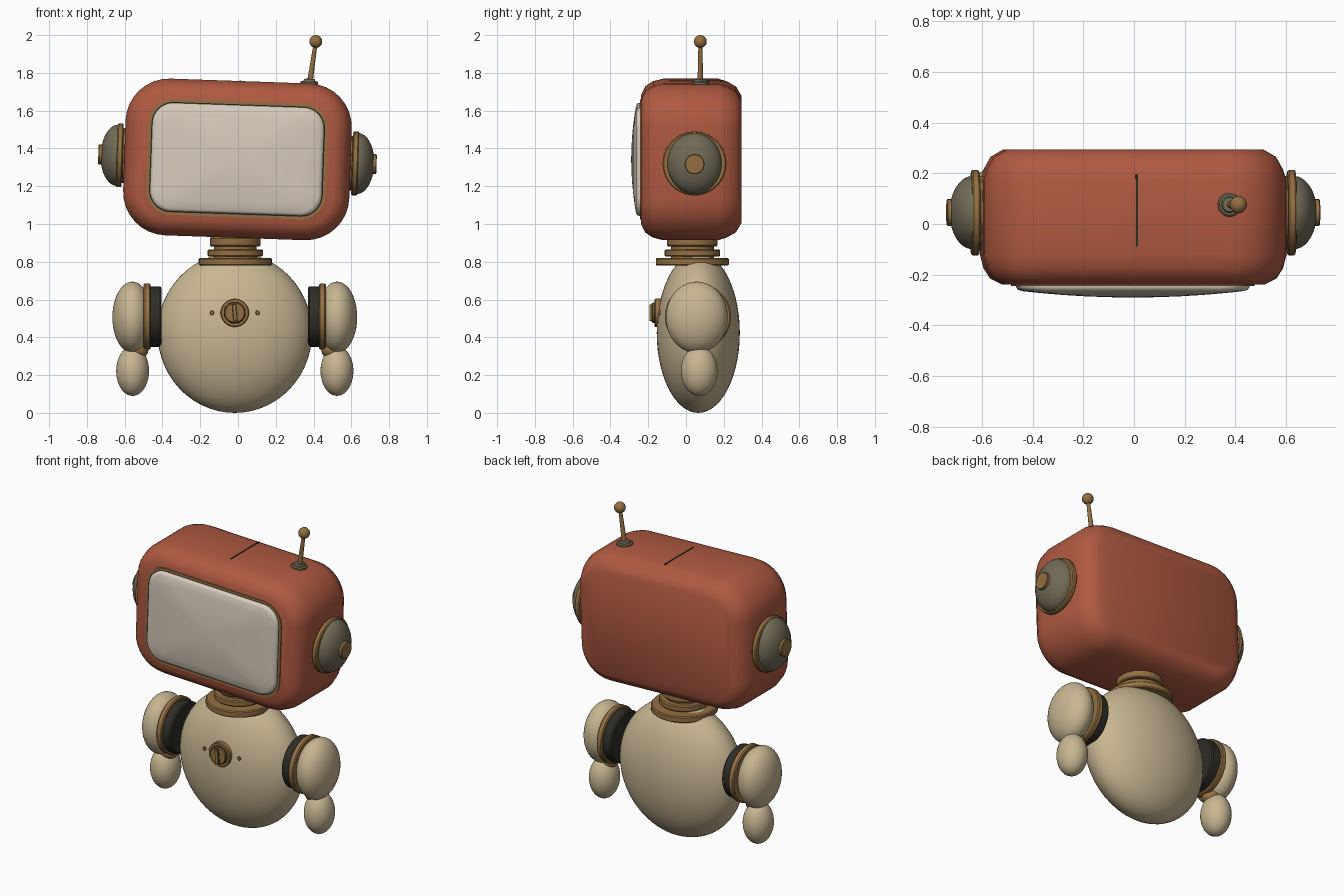
import bpy, bmesh, math
from mathutils import Matrix, Vector

if "Cube" in bpy.data.objects:
    bpy.data.objects.remove(bpy.data.objects["Cube"])


def material(name, r, g, b):
    """Flat material from 0-255 display values."""
    m = bpy.data.materials.new(name)
    lin = [((c / 255 + 0.055) / 1.055) ** 2.4 for c in (r, g, b)]
    m.diffuse_color = (*lin, 1)
    m.use_nodes = True
    m.node_tree.nodes["Principled BSDF"].inputs["Base Color"].default_value = m.diffuse_color
    return m


RED = material("brick red", 176, 90, 65)
WHITE = material("warm white", 216, 204, 188)
CREAM = material("cream", 200, 182, 146)
BRASS = material("brass", 148, 112, 66)
OLIVE = material("olive grey", 112, 106, 86)
DARK = material("charcoal", 46, 45, 38)

I = Matrix.Identity(4)
HEAD = Matrix.Translation((-0.003, 0, 1.342)) @ Matrix.Rotation(math.radians(2), 4, 'Y')
BODY_X = -0.017


def place(x, y, z):
    return Matrix.Translation((x, y, z))


def finish(name, bm, mat, matrix=I, angle=40):
    bmesh.ops.transform(bm, matrix=matrix, verts=bm.verts)
    bmesh.ops.recalc_face_normals(bm, faces=bm.faces)
    me = bpy.data.meshes.new(name)
    bm.to_mesh(me)
    bm.free()
    me.materials.append(mat)
    ob = bpy.data.objects.new(name, me)
    bpy.context.collection.objects.link(ob)
    bpy.ops.object.select_all(action='DESELECT')
    ob.select_set(True)
    bpy.context.view_layer.objects.active = ob
    bpy.ops.object.shade_smooth_by_angle(angle=math.radians(angle))
    return ob


def loft(name, rings, mat, matrix=I, angle=40, closed=False):
    """Skin rings of points; cap both ends, or join last to first if closed."""
    bm = bmesh.new()
    vs = [[bm.verts.new(p) for p in ring] for ring in rings]
    n = len(vs[0])
    pairs = list(zip(vs, vs[1:])) + ([(vs[-1], vs[0])] if closed else [])
    for a, b in pairs:
        for i in range(n):
            j = (i + 1) % n
            bm.faces.new((a[i], a[j], b[j], b[i]))
    if not closed:
        bm.faces.new(vs[0])
        bm.faces.new(vs[-1])
    return finish(name, bm, mat, matrix, angle)


def rounded_rect(w, h, r, y, seg=8):
    pts = []
    for k, (sx, sz) in enumerate(((1, 1), (-1, 1), (-1, -1), (1, -1))):
        for i in range(seg + 1):
            a = math.pi / 2 * (k + i / seg)
            pts.append((sx * (w / 2 - r) + r * math.cos(a), y,
                        sz * (h / 2 - r) + r * math.sin(a)))
    return pts


def lathe(name, profile, mat, matrix=I, n=40, angle=40):
    """Turn (radius, height) pairs about local z."""
    rings = [[(r * math.cos(2 * math.pi * i / n), r * math.sin(2 * math.pi * i / n), h)
              for i in range(n)] for r, h in profile]
    return loft(name, rings, mat, matrix, angle)


def disc(name, r, h0, h1, mat, matrix=I, bevel=0.006, n=40):
    return lathe(name, [(r - bevel, h0), (r, h0 + bevel), (r, h1 - bevel),
                        (r - bevel, h1)], mat, matrix, n)


def ellipsoid(name, loc, radii, mat, seg=40):
    bm = bmesh.new()
    bmesh.ops.create_uvsphere(bm, u_segments=seg, v_segments=seg // 2, radius=1)
    return finish(name, bm, mat, place(*loc) @ Matrix.Diagonal((*radii, 1)), 60)


def box(name, size, mat, matrix):
    bm = bmesh.new()
    bmesh.ops.create_cube(bm, size=1)
    return finish(name, bm, mat, matrix @ Matrix.Diagonal((*size, 1)))


# Head shell: rounded rectangle lofted front to back with softened rims
W, H, R = 1.198, 0.83, 0.23
shell = [(0.085, -0.238), (0.04, -0.215), (0.014, -0.175), (0, -0.12),
         (0, 0.17), (0.014, 0.215), (0.042, 0.265), (0.09, 0.293)]
loft("head_shell", [rounded_rect(W - 2 * d, H - 2 * d, R - d, y) for d, y in shell],
     RED, HEAD, 60)

# Screen with its brass frame and dark gap
SCREEN = HEAD @ place(-0.002, 0, 0)


def frame(name, w, h, r, t, y, mat):
    outer, inner = (w, h, r), (w - 2 * t, h - 2 * t, r - t)
    loft(name, [rounded_rect(*outer, -0.22), rounded_rect(*outer, y),
                rounded_rect(*inner, y), rounded_rect(*inner, -0.22)],
         mat, SCREEN, 40, True)


frame("screen_frame", 0.948, 0.612, 0.13, 0.014, -0.244, BRASS)
frame("screen_gap", 0.922, 0.586, 0.117, 0.010, -0.241, DARK)
bulge = [(1, -0.225), (1, -0.248), (0.985, -0.259)]
bulge += [(s, -0.29 + 0.028 * s * s) for s in (0.95, 0.8, 0.6, 0.4, 0.2, 0.05)]
loft("screen", [rounded_rect(0.91 * s, 0.574 * s, 0.11 * s, y) for s, y in bulge],
     WHITE, SCREEN, 60)

# Seam on top of the head
box("top_seam", (0.009, 0.285, 0.006), DARK, HEAD @ place(0, 0.053, 0.4145))

# Ears
for side, s in (("left", -1), ("right", 1)):
    ear = HEAD @ place(0, 0.045, 0) @ Matrix.Rotation(s * math.pi / 2, 4, 'Y')
    disc(side + "_ear_base", 0.145, 0.57, 0.612, BRASS, ear)
    disc(side + "_ear_ring", 0.169, 0.608, 0.64, BRASS, ear)
    dome = [(0.162 * math.cos(a), 0.635 + 0.09 * math.sin(a))
            for a in [math.radians(9 * i) for i in range(10)]]
    lathe(side + "_ear_dome", dome, OLIVE, ear @ Matrix.Diagonal((1, 0.89, 1, 1)))
    disc(side + "_ear_cap", 0.053, 0.70, 0.737, BRASS, ear, 0.004, 24)

# Antenna
base = HEAD @ place(0.366, 0.076, 0.41)
lathe("antenna_base", [(0.047, 0), (0.047, 0.012), (0.04, 0.018), (0.032, 0.018),
                       (0.028, 0.028), (0.014, 0.03)], OLIVE, base, 28)
foot, tip = Vector((0.381, 0.076, 1.755)), Vector((0.412, 0.076, 1.966))
rod = Matrix.Translation(foot) @ (tip - foot).to_track_quat('Z', 'Y').to_matrix().to_4x4()
lathe("antenna_rod", [(0.015, 0), (0.010, (tip - foot).length)], BRASS, rod, 16)
ellipsoid("antenna_ball", tip, (0.034,) * 3, BRASS, 24)

# Neck rings
neck = place(BODY_X + 0.003, 0.034, 0)
disc("neck_upper_ring", 0.134, 0.882, 0.93, BRASS, neck)
disc("neck_core", 0.113, 0.79, 0.90, BRASS, neck)
disc("neck_middle_ring", 0.147, 0.828, 0.866, BRASS, neck)
disc("neck_lower_ring", 0.194, 0.78, 0.82, BRASS, neck)

# Body
ellipsoid("body", (BODY_X, 0.065, 0.424), (0.409, 0.22, 0.424), CREAM, 56)

# Chest dial and screws
dial = place(BODY_X, 0, 0.53) @ Matrix.Rotation(math.pi / 2, 4, 'X')
disc("dial_rim", 0.075, 0.11, 0.166, BRASS, dial, 0.004)
disc("dial_gap", 0.058, 0.15, 0.168, DARK, dial, 0.001)
disc("dial_face", 0.054, 0.15, 0.180, BRASS, dial, 0.004)
turn = dial @ Matrix.Rotation(math.radians(5), 4, 'Z')
box("dial_slot", (0.026, 0.094, 0.002), DARK, turn @ place(0, 0, 0.181))
box("dial_handle", (0.018, 0.086, 0.02), BRASS, turn @ place(0, 0, 0.184))
for side, s in (("left", -1), ("right", 1)):
    screw = dial @ place(s * 0.121, 0, 0)
    disc(side + "_screw", 0.012, 0.11, 0.146, BRASS, screw, 0.003, 16)

# Arms
for side, s in (("left", -1), ("right", 1)):
    socket = place(BODY_X, 0.063, 0.51) @ Matrix.Rotation(s * math.pi / 2, 4, 'Y')
    disc(side + "_shoulder_socket", 0.16, 0.388, 0.455, DARK, socket, 0.008)
    disc(side + "_shoulder_ring", 0.175, 0.446, 0.482, BRASS, socket)
    ellipsoid(side + "_shoulder", (BODY_X + s * 0.542, 0.057, 0.506),
              (0.106, 0.164, 0.189), CREAM)
    ellipsoid(side + "_elbow", (BODY_X + s * 0.512, 0.062, 0.335),
              (0.055, 0.055, 0.05), BRASS, 24)
    ellipsoid(side + "_forearm", (BODY_X + s * 0.541, 0.07, 0.222),
              (0.087, 0.097, 0.132), CREAM)
